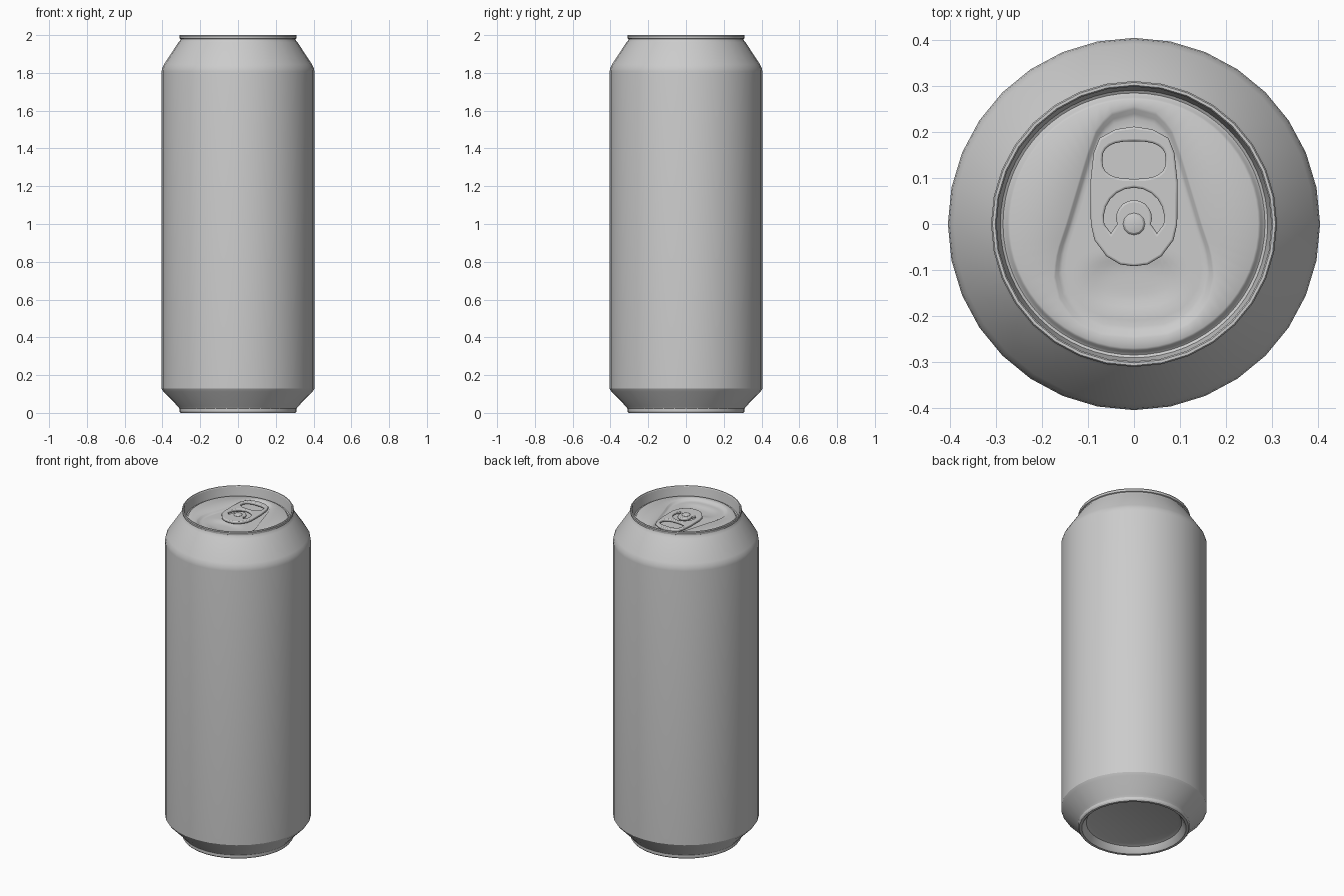
import bpy, bmesh
from math import sin, cos, pi, radians, exp
from mathutils import Vector
from mathutils.geometry import intersect_line_line_2d

if "Cube" in bpy.data.objects:
    bpy.data.objects.remove(bpy.data.objects["Cube"])


def smooth(ob, angle):
    bpy.ops.object.select_all(action='DESELECT')
    ob.select_set(True)
    bpy.context.view_layer.objects.active = ob
    bpy.ops.object.shade_smooth_by_angle(angle=radians(angle))


def loft(name, loops, cap_start=False, cap_end=False, angle=30):
    """Skin a stack of closed loops that share one point count."""
    bm = bmesh.new()
    rings = [[bm.verts.new(p) for p in loop] for loop in loops]
    n = len(rings[0])
    for a, b in zip(rings, rings[1:]):
        for i in range(n):
            j = (i + 1) % n
            bm.faces.new((a[i], a[j], b[j], b[i]))
    if cap_start:
        bm.faces.new(rings[0][::-1])
    if cap_end:
        bm.faces.new(rings[-1])
    bmesh.ops.recalc_face_normals(bm, faces=bm.faces)
    me = bpy.data.meshes.new(name)
    bm.to_mesh(me)
    bm.free()
    ob = bpy.data.objects.new(name, me)
    bpy.context.collection.objects.link(ob)
    smooth(ob, angle)
    return ob


def circle(r, z, n=32):
    return [(r * cos(2 * pi * i / n), r * sin(2 * pi * i / n), z) for i in range(n)]


def mirrored(half):
    """Close a right-hand half outline by mirroring it over x = 0."""
    return half + [(-x, y) for x, y in half[-2:0:-1]]


# Can wall: recessed base, foot, shoulders and rolled rim
wall = [(.245, .042), (.265, .035), (.282, .008), (.29, .0), (.305, .0), (.31, .008),
        (.31, .022), (.318, .034), (.395, .112), (.405, .128), (.405, 1.805),
        (.402, 1.825), (.392, 1.845), (.315, 1.962), (.305, 1.974), (.304, 1.979),
        (.310, 1.982), (.311, 1.995), (.308, 2.0), (.302, 2.0), (.299, 1.995)]
loft("can_body", [circle(r, z) for r, z in wall], cap_start=True)

# Lid: countersink groove, flat panel, teardrop recess with thumb dent
teardrop = mirrored([(0, .25), (.05, .237), (.08, .205), (.10, .15), (.145, 0),
                     (.165, -.06), (.172, -.11), (.16, -.165), (.125, -.212),
                     (.07, -.237), (0, -.243)])
N = 64


def teardrop_point(i):
    far = Vector((cos(2 * pi * i / N + 1e-4), sin(2 * pi * i / N + 1e-4)))
    for a, b in zip(teardrop, teardrop[1:] + teardrop[:1]):
        hit = intersect_line_line_2d(Vector((0, 0)), far, Vector(a), Vector(b))
        if hit:
            return hit
    return far * .2


edge = [teardrop_point(i) for i in range(N)]
PANEL, FLOOR = 1.952, 1.940


def floor_z(x, y):
    d = (abs(x) / .098) ** 2.5 + (abs(y + .128) / .054) ** 2.5
    return FLOOR - .009 * exp(-d ** 2)


lid = [circle(r, z, N) for r, z in
       [(.300, 1.996), (.296, 1.97), (.291, 1.940), (.285, 1.936), (.279, 1.940),
        (.275, 1.949), (.270, PANEL)]]
for s, z in [(1.025, PANEL), (1.0, PANEL - .002), (.96, FLOOR + .003)]:
    lid.append([(p.x * s, p.y * s, z) for p in edge])
for k in range(16):
    s = .92 * (1 - k / 16)
    lid.append([(p.x * s, p.y * s, floor_z(p.x * s, p.y * s)) for p in edge])
loft("lid", lid, cap_end=True, angle=40)

# Pull tab: rounded plate with finger hole and curved slot
tab_outline = mirrored([(0, .212), (.04, .206), (.075, .187), (.088, .155), (.095, .09),
                        (.094, 0), (.086, -.035), (.06, -.07), (.03, -.088), (0, -.092)])


def power(v, e):
    return abs(v) ** e * (1 if v > 0 else -1)


finger_hole = [(.069 * power(cos(2 * pi * i / 24), .75), .139 + .041 * power(sin(2 * pi * i / 24), .75))
               for i in range(24)]


def arc(r, a0, a1, n=12):
    return [(r * cos(radians(a0 + (a1 - a0) * i / n)),
             .013 + r * sin(radians(a0 + (a1 - a0) * i / n))) for i in range(n + 1)]


slot = arc(.066, -12, 192) + [(-.05, -.02)] + arc(.039, 200, -20) + [(.05, -.02)]

cu = bpy.data.curves.new("pull_tab", 'CURVE')
cu.dimensions = '2D'
cu.fill_mode = 'BOTH'
cu.extrude = .003
cu.bevel_depth = .005
cu.bevel_resolution = 2
cu.offset = -.005
for pts in (tab_outline, finger_hole, slot):
    sp = cu.splines.new('POLY')
    sp.points.add(len(pts) - 1)
    for p, (x, y) in zip(sp.points, pts):
        p.co = (x, y, 0, 1)
    sp.use_cyclic_u = True
tab = bpy.data.objects.new("pull_tab", cu)
tab.location.z = 1.955
bpy.context.collection.objects.link(tab)
bpy.ops.object.select_all(action='DESELECT')
tab.select_set(True)
bpy.context.view_layer.objects.active = tab
bpy.ops.object.convert(target='MESH')
smooth(bpy.context.view_layer.objects.active, 40)

# Rivet holding the tab
loft("rivet", [circle(r, z, 12) for r, z in
               [(.024, 1.939), (.024, 1.964), (.020, 1.968), (.012, 1.970)]], cap_end=True)
